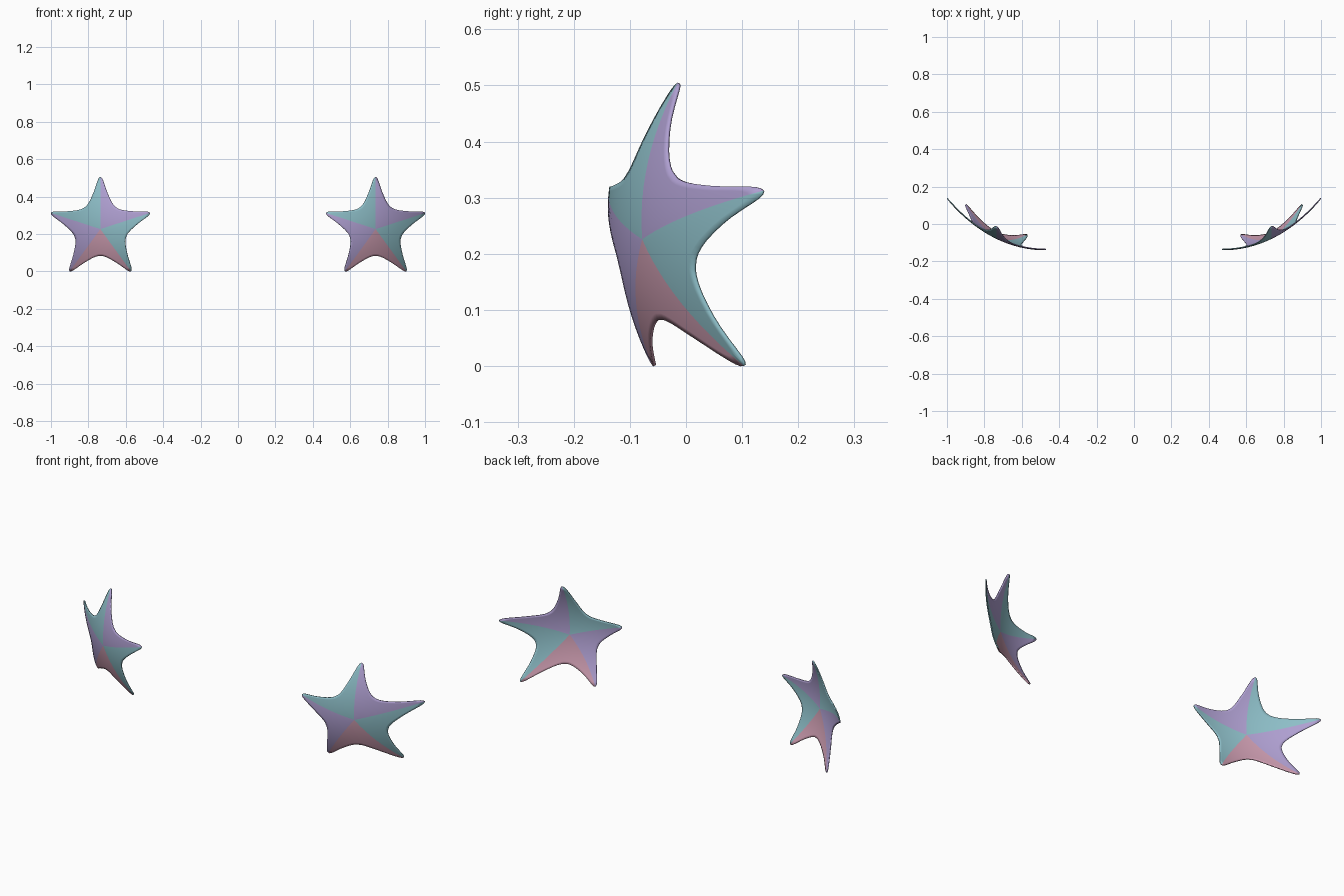
import bpy, bmesh, math

if "Cube" in bpy.data.objects:
    bpy.data.objects.remove(bpy.data.objects["Cube"])

CX, CZ, RINGS = 0.735, 0.226, 12
# half an arm outline, from notch to tip: (along arm, half width)
HALF_ARM = [(.116, .084), (.122, .076), (.130, .069), (.142, .061), (.157, .053),
            (.176, .0445), (.196, .036), (.216, .0285), (.236, .022), (.254, .016),
            (.267, .011), (.2745, .006), (.278, 0)]


def material(name, rgb):
    m = bpy.data.materials.new(name)
    m.diffuse_color = (*rgb, 1)
    m.use_nodes = True
    m.node_tree.nodes["Principled BSDF"].inputs["Base Color"].default_value = m.diffuse_color
    return m


TEAL = material("teal", (.27, .52, .58))
PURPLE = material("purple", (.43, .35, .64))
PINK = material("pink", (.60, .33, .43))
# one colour per wedge between neighbouring arms, clockwise from the top arm
WEDGES = [1, 0, 2, 1, 0]


def depth(x, z):
    """Bowed surface that the stars wrap around."""
    d = abs(x) - .475
    return -.138 + .87 * d**2 + .45 * d**4 + 1.08 * (z - .26)**2


def outline():
    """Closed outline, clockwise from the top tip, with its wedge numbers."""
    pts = []
    for w in range(5):
        a = math.radians(72 * w)
        b = a + math.radians(72)
        for u, v in reversed(HALF_ARM):          # tip down to the notch
            pts.append((u * math.sin(a) + v * math.cos(a),
                        u * math.cos(a) - v * math.sin(a), w))
        for u, v in HALF_ARM[1:-1]:              # notch up to the next tip
            pts.append((u * math.sin(b) - v * math.cos(b),
                        u * math.cos(b) + v * math.sin(b), w))
    return pts


def star(name, cx):
    bm = bmesh.new()
    pts = outline()
    n = len(pts)

    def vert(x, z):
        return bm.verts.new((cx + x, depth(cx + x, CZ + z), CZ + z))

    centre = vert(0, 0)
    rings = [[vert(x * k / RINGS, z * k / RINGS) for x, z, _ in pts]
             for k in range(1, RINGS + 1)]
    for i in range(n):
        j = (i + 1) % n
        faces = [bm.faces.new((centre, rings[0][j], rings[0][i]))]
        for a, b in zip(rings, rings[1:]):
            faces.append(bm.faces.new((a[i], a[j], b[j], b[i])))
        for f in faces:
            f.material_index = WEDGES[pts[i][2]]
            f.smooth = True
    bmesh.ops.recalc_face_normals(bm, faces=bm.faces)
    me = bpy.data.meshes.new(name)
    bm.to_mesh(me)
    bm.free()
    for m in (TEAL, PURPLE, PINK):
        me.materials.append(m)
    ob = bpy.data.objects.new(name, me)
    bpy.context.collection.objects.link(ob)
    # thin shell
    s = ob.modifiers.new("thickness", 'SOLIDIFY')
    s.thickness = .005
    s.offset = 0


star("left_star", -CX)
star("right_star", CX)
